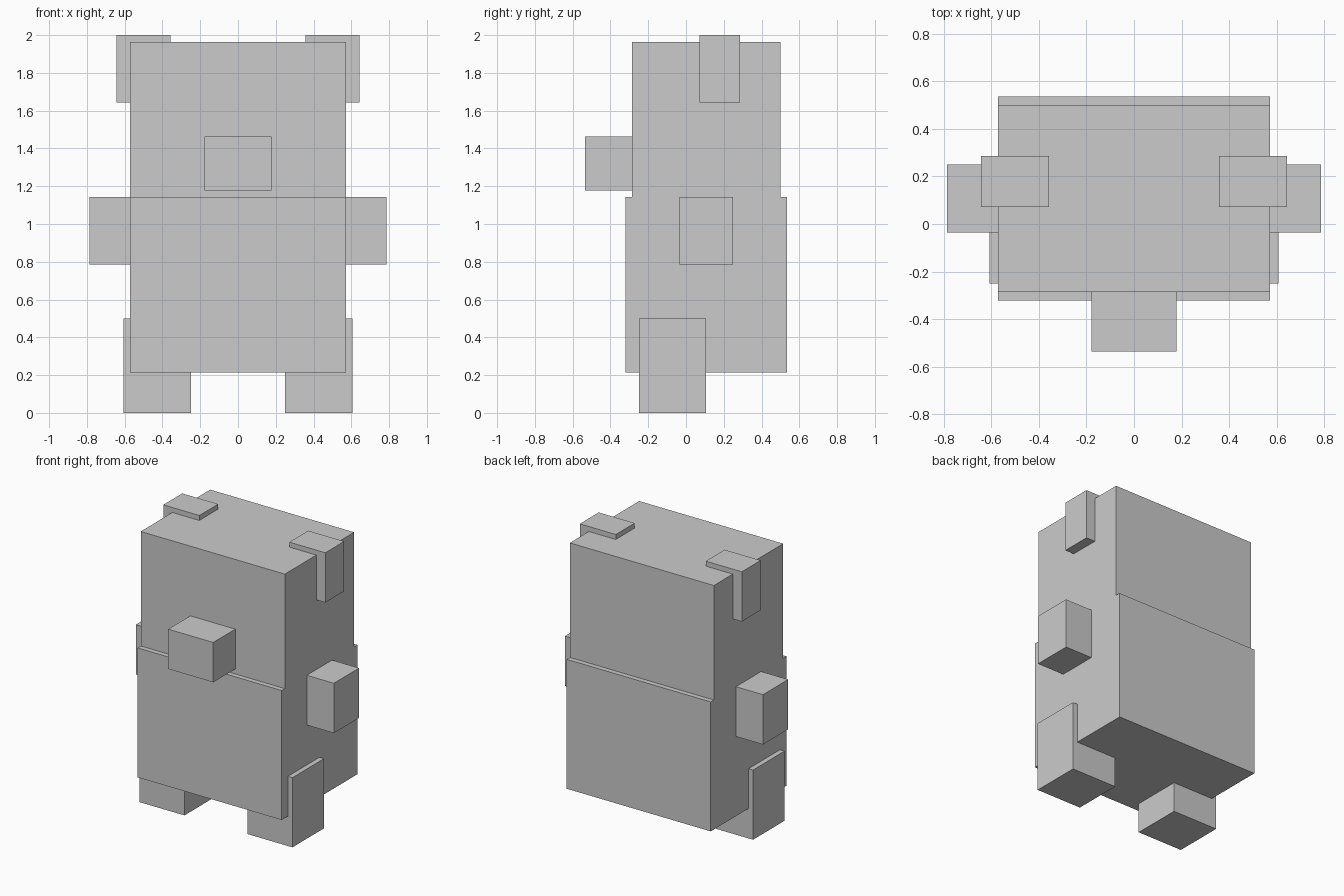
import bpy

if "Cube" in bpy.data.objects:
    bpy.data.objects.remove(bpy.data.objects["Cube"])

U = 1 / 28  # model grid unit


def box(name, x, y, z):
    """Axis-aligned box from (min, max) ranges in grid units."""
    size = [(b - a) * U for a, b in (x, y, z)]
    centre = [(a + b) / 2 * U for a, b in (x, y, z)]
    bpy.ops.mesh.primitive_cube_add(size=1, location=centre)
    ob = bpy.context.object
    ob.name = name
    for v in ob.data.vertices:
        v.co = [c * s for c, s in zip(v.co, size)]
    return ob


def pair(name, x, y, z):
    """Right-hand box and its mirror image on the left."""
    box("right_" + name, x, y, z)
    box("left_" + name, (-x[1], -x[0]), y, z)


# Torso and head
box("body", (-16, 16), (-9, 15), (6, 32))
box("head", (-16, 16), (-8, 14), (32, 55))

# Snout, sunk slightly into the face
box("snout", (-5, 5), (-15, -7), (33, 41))

# Limbs and ears
pair("ear", (10, 18), (2, 8), (46, 56))
pair("arm", (15, 22), (-1, 7), (22, 32))
pair("leg", (7, 17), (-7, 3), (0, 14))
